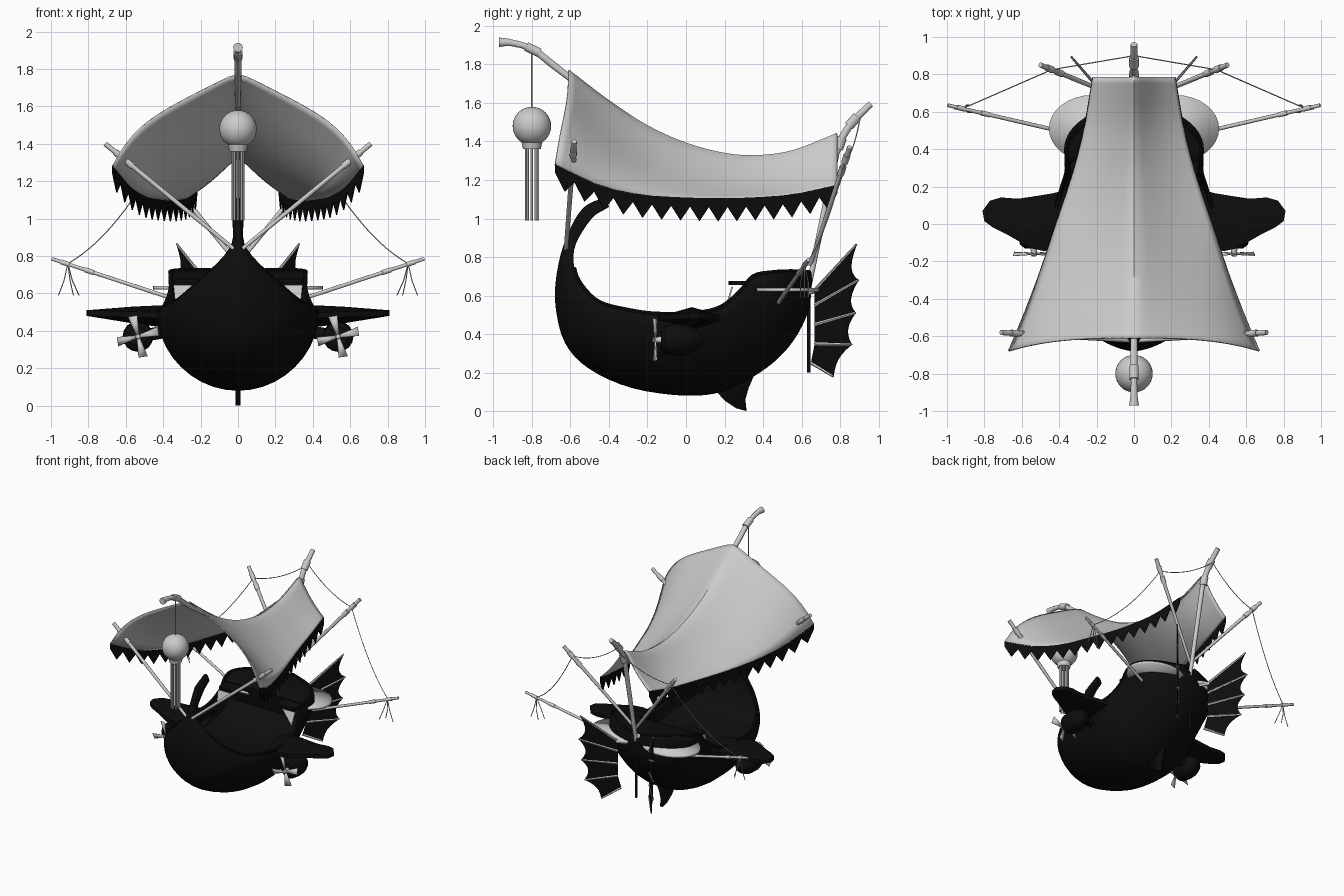
import bpy, bmesh, math
from mathutils import Vector

if "Cube" in bpy.data.objects:
    bpy.data.objects.remove(bpy.data.objects["Cube"])

def material(name, v):
    m = bpy.data.materials.new(name)
    m.diffuse_color = (v, v, v, 1)
    m.use_nodes = True
    m.node_tree.nodes["Principled BSDF"].inputs["Base Color"].default_value = m.diffuse_color
    return m
DARK = material("dark", 0.004)

def finish(ob, mat=None, smooth=True, angle=40):
    if mat: ob.data.materials.append(mat)
    bpy.ops.object.select_all(action='DESELECT')
    ob.select_set(True)
    bpy.context.view_layer.objects.active = ob
    if smooth: bpy.ops.object.shade_smooth_by_angle(angle=math.radians(angle))
    return ob

def mesh(name, verts, faces, mat=None, thick=0, smooth=True, offset=0):
    me = bpy.data.meshes.new(name)
    me.from_pydata(verts, [], faces)
    bm = bmesh.new(); bm.from_mesh(me)
    bmesh.ops.remove_doubles(bm, verts=bm.verts, dist=1e-5)
    bmesh.ops.recalc_face_normals(bm, faces=bm.faces)
    bm.to_mesh(me); bm.free()
    ob = bpy.data.objects.new(name, me)
    bpy.context.collection.objects.link(ob)
    finish(ob, mat, smooth)
    if thick:
        md = ob.modifiers.new("thickness", 'SOLIDIFY')
        md.thickness, md.offset = thick, offset
    return ob

def grid(name, rows, **kw):
    n = len(rows[0])
    f = [(i*n+j, i*n+j+1, (i+1)*n+j+1, (i+1)*n+j) for i in range(len(rows)-1) for j in range(n-1)]
    return mesh(name, [p for r in rows for p in r], f, **kw)

def tube(name, pts, radii, mat=None, res=3):
    cu = bpy.data.curves.new(name, 'CURVE')
    cu.dimensions, cu.bevel_depth, cu.bevel_resolution, cu.use_fill_caps = '3D', 1, res, True
    sp = cu.splines.new('POLY')
    sp.points.add(len(pts)-1)
    for i, p in enumerate(pts):
        sp.points[i].co = (*p, 1)
        sp.points[i].radius = radii[i] if isinstance(radii, (list, tuple)) else radii
    ob = bpy.data.objects.new(name, cu)
    bpy.context.collection.objects.link(ob)
    bpy.ops.object.select_all(action='DESELECT')
    ob.select_set(True); bpy.context.view_layer.objects.active = ob
    bpy.ops.object.convert(target='MESH')
    return finish(bpy.context.object, mat)

def spar(name, a, b, r0, r1, collars=(0.86, 0.93)):
    a, b = Vector(a), Vector(b)
    tube(name, [a, b], [r0, r1])
    d = (b-a).normalized()
    for c in collars:
        p, r = a.lerp(b, c), (r0+(r1-r0)*c)*1.35
        tube(name+"_binding", [p-d*0.025, p+d*0.025], r)

def rope(name, a, b, sag, r=0.003):
    a, b = Vector(a), Vector(b)
    tube(name, [a.lerp(b, t/12)-Vector((0, 0, 4*sag*(t/12)*(1-t/12))) for t in range(13)], r, res=1)

def interp(tab, t, k=1):
    # smooth interpolation through a table of (t, value...) rows
    i = max(j for j in range(len(tab)-1) if tab[j][0] <= t or j == 0)
    p = [tab[max(0, min(len(tab)-1, i+o))] for o in (-1, 0, 1, 2)]
    h = p[2][0]-p[1][0]; u = (t-p[1][0])/h
    m1 = (p[2][k]-p[0][k])/(p[2][0]-p[0][0])*h
    m2 = (p[3][k]-p[1][k])/(p[3][0]-p[1][0])*h
    return ((2*u**3-3*u*u+1)*p[1][k]+(u**3-2*u*u+u)*m1+(3*u*u-2*u**3)*p[2][k]+(u**3-u*u)*m2)

# Hull stations: keel y,z / rim y,z / half width
ST = [(-.41,1.105,-.40,1.06,.015), (-.53,1.045,-.49,1.0,.02), (-.615,.89,-.575,.86,.025),
      (-.66,.72,-.58,.74,.12), (-.668,.55,-.54,.65,.22), (-.62,.36,-.45,.565,.32),
      (-.5,.23,-.3,.525,.395), (-.28,.13,-.15,.505,.42), (0,.09,.05,.51,.42), (.2,.115,.18,.54,.39),
      (.38,.21,.28,.62,.36), (.5,.31,.35,.70,.36), (.58,.42,.45,.72,.35), (.63,.54,.55,.725,.24),
      (.645,.68,.64,.72,.04)]
TAB = [(i, *s) for i, s in enumerate(ST)]
def hull_pt(t, a):
    ky, kz, ry, rz, w = (interp(TAB, t, k) for k in range(1, 6))
    f = 1-math.cos(a)
    power = 1+.35*max(0, min(1, (7-t)/3))  # sharper keel toward the bow
    return (math.copysign(w*abs(math.sin(a))**power, a), ky+(ry-ky)*f, kz+(rz-kz)*f)
T = [i*0.25 for i in range(57)]
A = [math.pi/2*j/10 for j in range(-10, 11)]
grid("hull", [[hull_pt(t, a) for a in A] for t in T], mat=DARK, thick=0.02)
strip = lambda t, a: [(hull_pt(t, a)[0]*k/4, *hull_pt(t, a)[1:]) for k in range(-4, 5)]
grid("deck", [strip(t, 1.25) for t in T if 3 <= t <= 10.5], mat=DARK)
grid("cabin_bulkhead", [strip(10.5, 1.25), strip(10.75, 1.57)], mat=DARK)
grid("cabin_roof", [strip(t, 1.57) for t in T if t >= 10.75], mat=DARK)
grid("stem_curl", [[(x, *p) for x in (-.018, .018)] for p in
     [(s[0], s[1]) for s in ST[:3]]+[(s[2], s[3]) for s in ST[2::-1]]], mat=DARK)
for s in (-1, 1):
    tube("rim_rail", [(hull_pt(t, 1.57)[0]*s, *hull_pt(t, 1.57)[1:]) for t in T if t >= 3], .012, DARK, res=2)

# Keel fin and rudder post
kf = [(.14,.16), (.16,.10), (.2,.055), (.26,.015), (.315,0), (.308,.06), (.325,.12), (.36,.2)]
mesh("keel_fin", [(0, *p) for p in kf], [range(len(kf))], DARK, .025)
tube("rudder_post", [(0, .638, .2), (0, .638, .68)], .01, DARK)

# Canopy sail: y, ridge height, edge height, half width
SAIL = [(-.61,1.77,1.28,.67), (-.4,1.61,1.17,.575), (-.2,1.48,1.12,.495), (0,1.39,1.105,.425),
        (.2,1.337,1.10,.355), (.36,1.325,1.105,.305), (.55,1.35,1.12,.26), (.785,1.44,1.17,.22)]
def sail_pt(y, v):
    zr, ze, w = (interp(SAIL, y, k) for k in (1, 2, 3))
    q = abs(v)
    r = (math.sqrt(q*q+.002)-.0447)/.9563
    k = max(0, min(1, (.785-y)/1.395))
    front = 1-.67*r-.33*r**6       # full billow at the front edge
    tent = 1-r-.09*math.sin(math.pi*r)  # slack tent shape behind it
    c = max(0, (k-.45)/.55)**1.5
    return Vector((w*v, y-.07*q**3*k**2, ze+(zr-ze)*(front*c+tent*(1-c))))
YS = [-.61+1.395*i/42 for i in range(43)]
grid("canopy", [[sail_pt(y, j/14) for j in range(-14, 15)] for y in YS], thick=.008)
for s in (-1, 1):
    v, f = [], []
    for i in range(15):  # pennant teeth along the canopy edge
        a, m, b = (sail_pt(-.61+1.395*(i+o)/15, s) for o in (0, .5, 1))
        n = len(v); dz = Vector((0, 0, .04)); up = Vector((0, 0, .005))
        v += [a+up, b+up, b-dz, m-Vector((0, 0, .115)), a-dz]
        f.append(range(n, n+5))
    mesh("canopy_fringe", v, f, DARK, .006, smooth=False)

# Ridge pole with hooked front end, and the bent stern mast
tube("ridge_pole", [(0,-.97,1.915), (0,-.92,1.915), (0,-.85,1.9), (0,-.78,1.87), (0,-.70,1.805), (0,-.61,1.735),
     (0,-.4,1.59), (0,-.2,1.46)], [.026,.019,.017,.019,.02,.018,.012,.006])
tube("pole_binding", [(0,-.83,1.893), (0,-.76,1.86)], .025)
tube("stern_mast", [(0,.64,.66), (0,.78,1.34), (0,.81,1.42), (0,.86,1.5), (0,.96,1.595)], [.015,.018,.02,.02,.018])
for a, b in (((.845,1.48), (.89,1.53)), ((.79,1.36), (.81,1.42))):
    tube("stern_mast_binding", [(0, *a), (0, *b)], .027)

# Hanging lantern
bpy.ops.mesh.primitive_uv_sphere_add(radius=.1, location=(0,-.8,1.48), segments=32, ring_count=16)
bpy.context.object.name = "lantern"; finish(bpy.context.object)
tube("lantern_collar", [(0,-.8,1.36), (0,-.8,1.415)], [.046, .058], res=6)
tube("lantern_cord", [(0,-.8,1.57), (0,-.8,1.87)], .004, res=1)
for i in range(8):
    a = i*math.pi/4
    x, y = .028*math.cos(a), -.8+.03*math.sin(a)
    tube("lantern_tassel", [(x, y, .99), (x, y, 1.37)], .008, res=1)

FIN = [(.34,.19), (.43,.165), (.52,.15), (.62,.135), (.71,.142), (.77,.125), (.81,.07), (.80,.015), (.76,-.015),
       (.69,-.05), (.62,-.09), (.55,-.13), (.48,-.145), (.36,-.12)]
RIBS = [((.67,.63), (.885,.865)), ((.67,.55), (.895,.68)), ((.67,.45), (.88,.51)),
        ((.67,.35), (.86,.345)), ((.65,.25), (.765,.18))]
for s in (-1, 1):
    # Spars and rigging
    spar("bow_spar", (0,-.625,.82), (s*.71,-.58,1.40), .011, .014, (.82, .9))
    spar("stern_spar", (0,.645,.76), (s*.5,.85,1.37), .011, .014, (.8, .9))
    spar("side_boom", (s*.28,.47,.55), (s*.995,.635,.785), .011, .01, (.72, .9))
    rope("upper_line", (0,.9,1.5), (s*.44,.825,1.3), .04)
    rope("lower_line", (s*.44,.825,1.3), (s*.91,.62,.76), .07)
    for dx, dy in ((-.06, -.02), (-.03, .02), (.05, 0)):
        tube("boom_tassel", [(s*.91,.615,.76), (s*(.91+dx*.4),.615+dy,.67), (s*(.91+dx),.615+dy,.59)], .003, res=1)

    # Pectoral fin, bulged in the middle
    top = [(s*x, y, .49+(x-.4)*.03+.008) for x, y in FIN]
    n = len(FIN)
    v = top+[(x, y, z-.03) for x, y, z in top]
    v += [(s*.56, .03, .53), (s*.56, .03, .44), (s*.34, .03, .54), (s*.34, .03, .41)]
    f = [(i, (i+1) % n, n+(i+1) % n, n+i) for i in range(n)]
    f += [(i, i+1, 2*n) for i in range(n-1)]+[(n+i+1, n+i, 2*n+1) for i in range(n-1)]
    f += [(n-1, 2*n+2, 2*n), (2*n+2, 0, 2*n), (2*n-1, 2*n+3, 2*n+1), (2*n+3, n, 2*n+1)]
    mesh("side_fin", v, f, DARK)

    # Engine pod and propeller
    c = (s*.535, 0, .37)
    tube("engine_pod", [(c[0], y, c[2]) for y in (-.13,-.11,-.06,0,.05,.09)], [.05,.075,.082,.08,.06,.02], DARK, res=6)
    tube("pod_strut", [(s*.36,0,.4), c], .035, DARK)
    tube("propeller_hub", [(c[0],-.175,c[2]), (c[0],-.12,c[2])], [.012, .02])
    for k in range(4):
        a = k*math.pi/2+.25
        d, e = Vector((math.cos(a), 0, math.sin(a))), Vector((-math.sin(a), .4, math.cos(a)))
        o = Vector((c[0], -.16, c[2]))
        mesh("propeller_blade", [o+d*.01-e*.008, o+d*.11-e*.024, o+d*.115+e*.024, o+d*.01+e*.008], [(0,1,2,3)], None, .005)

    # Tail fan: ribs with a scalloped membrane
    P = lambda y, z: Vector((s*(.345-(.905-y)*.86), y, z))
    v, f = [], []
    for (a0, a1), (b0, b1) in zip(RIBS, RIBS[1:]):
        n = len(v)
        for t in range(7):
            u = t/6
            inner = P(*a0).lerp(P(*b0), u)
            v += [inner, P(*a1).lerp(P(*b1), u).lerp(inner, .6*u*(1-u))]
        f += [(n+2*t, n+2*t+1, n+2*t+3, n+2*t+2) for t in range(6)]
    mesh("tail_fan", v, f, DARK, .006, smooth=False)
    for a, b in RIBS:
        tube("fan_rib", [P(*a), P(*b)], [.009, .006], res=1)
    tube("fan_hinge", [(s*.05,.6,.6), P(.68,.63)], .012)

    # Stern balcony, bulkhead panel and eave
    bal = [(s*(.22+.235*math.cos(i*math.pi/16)), .51+.18*math.sin(i*math.pi/16)) for i in range(32)]
    mesh("stern_balcony", [(x, y, .63) for x, y in bal], [range(32)], None, .02)
    mesh("bulkhead_panel", [(s*.23,.24,.645), (s*.345,.24,.645), (s*.335,.21,.545)], [(0,1,2)], None, .008, smooth=False)
    mesh("cabin_eave", [(s*.18,.22,.665), (s*.34,.24,.665), (s*.34,.36,.665), (s*.18,.36,.665)], [(0,1,2,3)], DARK, .02, smooth=False)
